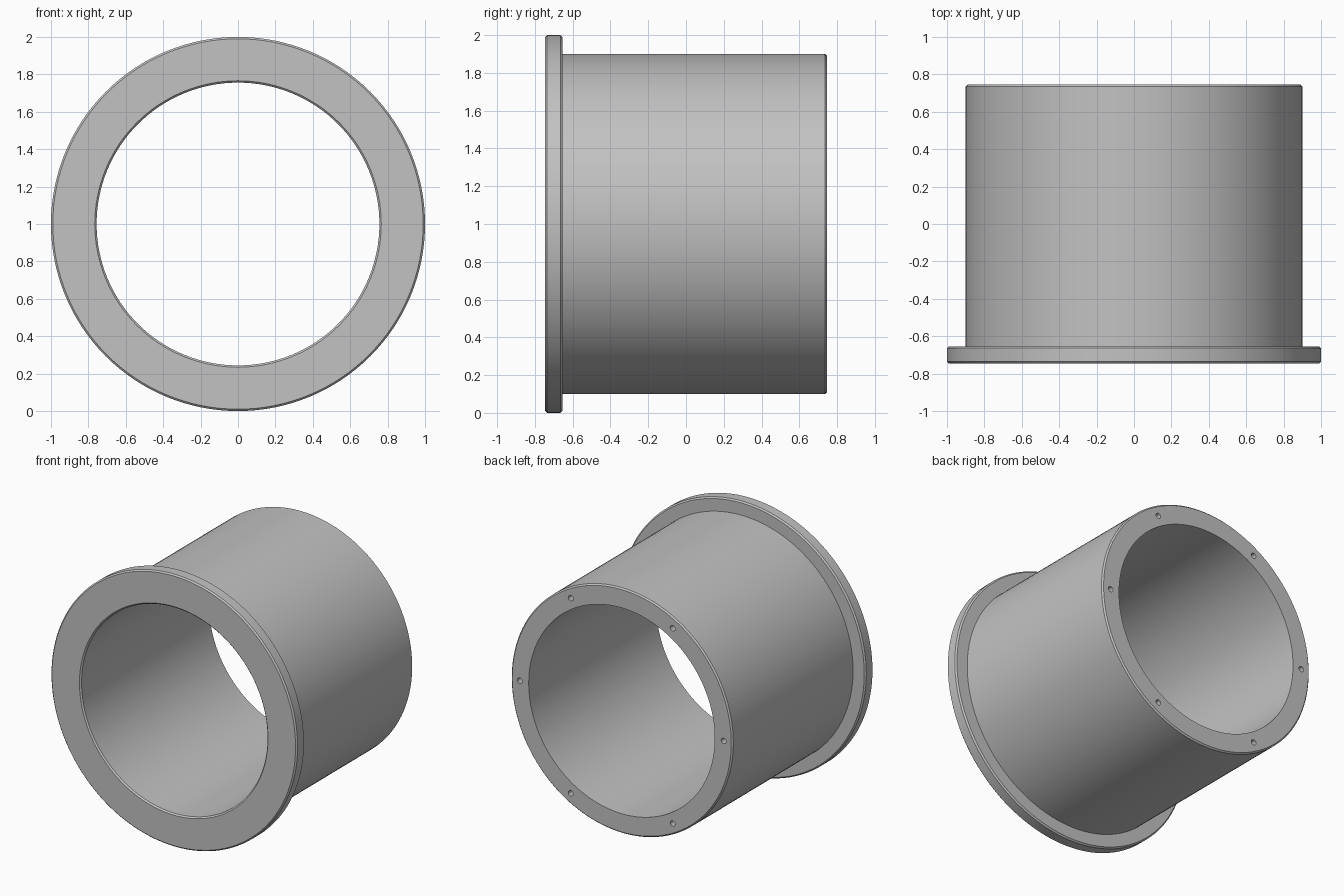
import bpy
import bmesh
import math
from mathutils import Matrix, Vector

cube = bpy.data.objects.get("Cube")
if cube:
    bpy.data.objects.remove(cube, do_unlink=True)

AXIS_Z = 1.0
FRONT, BACK, STEP = -0.746, 0.746, -0.654
BORE, BODY, FLANGE = 0.756, 0.9, 1.0
CHAMFER = 0.01
HOLE_CIRCLE, HOLE_RADIUS, HOLE_DEPTH = 0.828, 0.02, 0.1

steel = bpy.data.materials.new("plain grey")
steel.use_nodes = True
grey = (0.54, 0.54, 0.54, 1)
steel.diffuse_color = grey
steel.node_tree.nodes["Principled BSDF"].inputs["Base Color"].default_value = grey


def make_object(name, bm):
    bmesh.ops.recalc_face_normals(bm, faces=bm.faces)
    mesh = bpy.data.meshes.new(name)
    bm.to_mesh(mesh)
    bm.free()
    mesh.materials.append(steel)
    obj = bpy.data.objects.new(name, mesh)
    bpy.context.collection.objects.link(obj)
    return obj


# Flanged sleeve: closed (radius, y) profile revolved about the bore axis
c = CHAMFER
profile = [
    (BORE, BACK), (BORE, FRONT + c), (BORE + c, FRONT),
    (FLANGE - c, FRONT), (FLANGE, FRONT + c),
    (FLANGE, STEP - c), (FLANGE - c, STEP),
    (BODY, STEP), (BODY, BACK - c), (BODY - c, BACK),
]
bm = bmesh.new()
verts = [bm.verts.new((r, y, AXIS_Z)) for r, y in profile]
edges = [bm.edges.new((v, verts[(i + 1) % len(verts)])) for i, v in enumerate(verts)]
bmesh.ops.spin(bm, geom=verts + edges, cent=(0, 0, AXIS_Z), axis=(0, 1, 0),
               angle=math.tau, steps=128)
bmesh.ops.remove_doubles(bm, verts=bm.verts, dist=0.0005)
sleeve = make_object("flanged_sleeve", bm)

# Six blind screw holes in the back rim
bm = bmesh.new()
for i in range(6):
    a = math.tau * i / 6
    centre = Vector((HOLE_CIRCLE * math.cos(a), BACK, AXIS_Z + HOLE_CIRCLE * math.sin(a)))
    bmesh.ops.create_cone(bm, cap_ends=True, segments=24,
                          radius1=HOLE_RADIUS, radius2=HOLE_RADIUS, depth=2 * HOLE_DEPTH,
                          matrix=Matrix.Translation(centre) @ Matrix.Rotation(math.pi / 2, 4, "X"))
cutter = make_object("hole_cutter", bm)
cutter.hide_render = True

cut = sleeve.modifiers.new("screw_holes", "BOOLEAN")
cut.operation = "DIFFERENCE"
cut.solver = "EXACT"
cut.object = cutter

bpy.ops.object.select_all(action="DESELECT")
sleeve.select_set(True)
bpy.context.view_layer.objects.active = sleeve
bpy.ops.object.modifier_apply(modifier=cut.name)
bpy.data.objects.remove(cutter, do_unlink=True)
bpy.ops.object.shade_smooth_by_angle(angle=math.radians(30))
